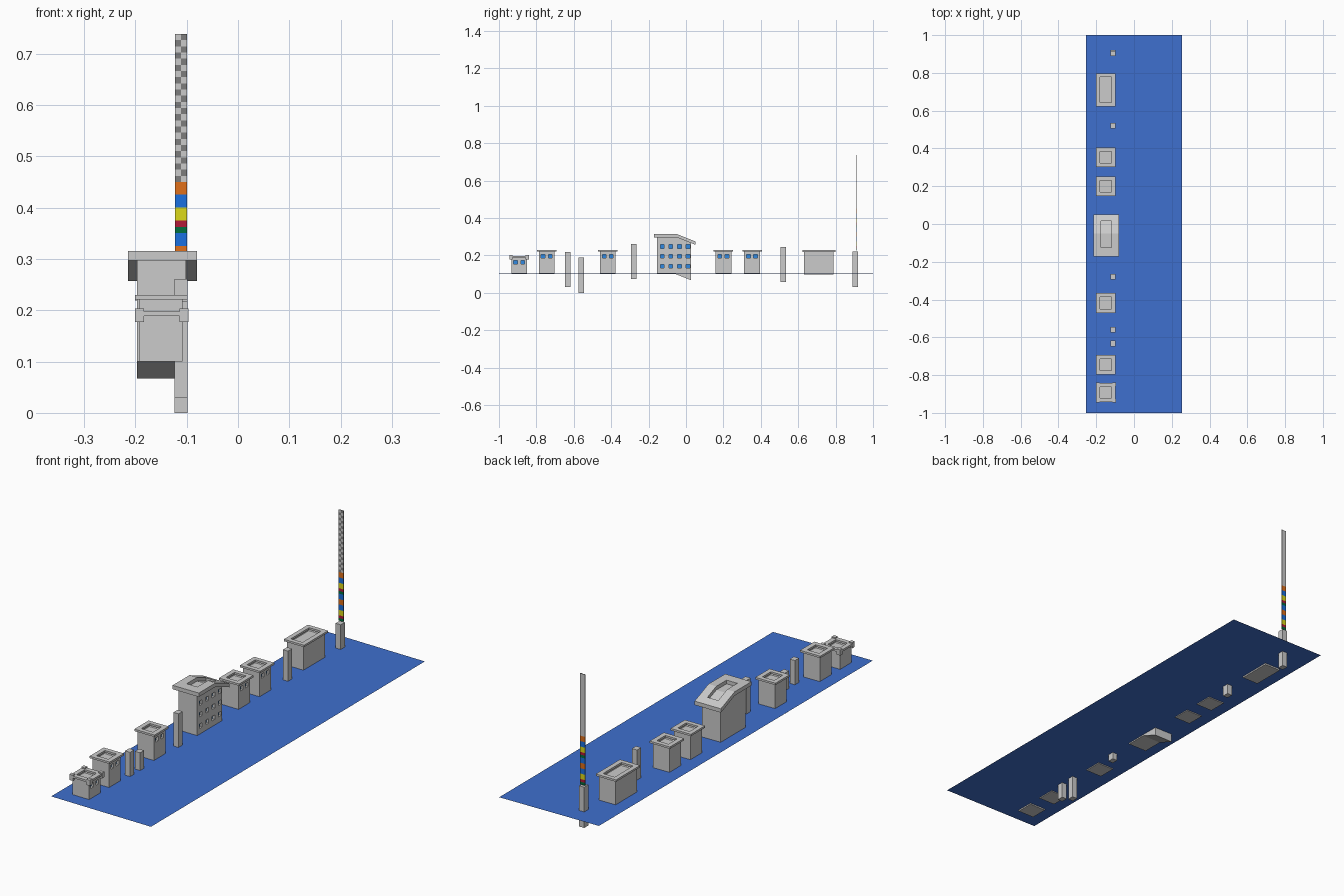
import bpy, bmesh

if "Cube" in bpy.data.objects:
    bpy.data.objects.remove(bpy.data.objects["Cube"])

MATS = {}
def material(name, rgb):
    m = bpy.data.materials.new(name)
    m.diffuse_color = (*rgb, 1)
    m.use_nodes = True
    m.node_tree.nodes["Principled BSDF"].inputs["Base Color"].default_value = m.diffuse_color
    MATS[name] = m

material("ground_blue", (0.05, 0.16, 0.62))
material("orange", (0.75, 0.16, 0.01))
material("blue", (0.01, 0.16, 0.75))
material("yellow", (0.72, 0.70, 0.01))
material("red", (0.45, 0.01, 0.04))
material("green", (0.0, 0.16, 0.05))
material("glass", (0.03, 0.25, 0.75))
material("dark_grey", (0.2, 0.2, 0.2))


def finish(bm, name, mat=None):
    bmesh.ops.recalc_face_normals(bm, faces=bm.faces[:])
    me = bpy.data.meshes.new(name)
    bm.to_mesh(me)
    bm.free()
    ob = bpy.data.objects.new(name, me)
    bpy.context.collection.objects.link(ob)
    if mat:
        me.materials.append(MATS[mat])
    return ob


def add_box(bm, x, y, z):
    vs = bmesh.ops.create_cube(bm, size=1)["verts"]
    for v in vs:
        v.co = [r[0] + (c + 0.5) * (r[1] - r[0]) for r, c in zip((x, y, z), v.co)]


def box(name, x, y, z, mat=None):
    bm = bmesh.new()
    add_box(bm, x, y, z)
    return finish(bm, name, mat)


def quads(name, faces, mat):
    bm = bmesh.new()
    for f in faces:
        bm.faces.new([bm.verts.new(p) for p in f])
    me = finish(bm, name, mat)
    return me


# open rectangular roof rim, following height function zf along y
def roof_rim(name, xs, ys, zf, thick, hole):
    bm = bmesh.new()
    layers = [[[bm.verts.new((x, y, zf(y) - d)) for y in ys] for x in xs] for d in (0, thick)]
    cells = {(i, j) for i in range(len(xs) - 1) for j in range(len(ys) - 1)} - set(hole)
    for i, j in cells:
        ring = [(i, j), (i + 1, j), (i + 1, j + 1), (i, j + 1)]
        for lay in layers:
            bm.faces.new([lay[a][b] for a, b in ring])
        for k, n in enumerate([(i, j - 1), (i + 1, j), (i, j + 1), (i - 1, j)]):
            if n not in cells:
                (a, b), (c, d) = ring[k], ring[(k + 1) % 4]
                bm.faces.new([layers[0][a][b], layers[0][c][d], layers[1][c][d], layers[1][a][b]])
    return finish(bm, name)


# cut recessed windows in the +x wall and put glass at the back
def windows(body, x, spots, size=0.02, depth=0.012):
    h = size / 2
    bm = bmesh.new()
    for y, z in spots:
        add_box(bm, (x - depth, x + 0.02), (y - h, y + h), (z - h, z + h))
    cutter = finish(bm, "window_cutter")
    cutter.hide_render = True
    mod = body.modifiers.new("windows", "BOOLEAN")
    mod.operation, mod.object, mod.solver = "DIFFERENCE", cutter, "EXACT"
    bpy.context.view_layer.objects.active = body
    bpy.ops.object.modifier_apply(modifier=mod.name)
    bpy.data.objects.remove(cutter)
    g = x - depth + 0.001
    quads(body.name + "_glass", [[(g, y - h, z - h), (g, y + h, z - h), (g, y + h, z + h), (g, y - h, z + h)]
                                 for y, z in spots], "glass")


def house(name, yc, half, base, top, win_z=None, rim=0.009):
    bm = bmesh.new()
    add_box(bm, (-0.192, -0.108), (yc - half + 0.01, yc + half - 0.01), (base, top - rim))
    # sunken flat roof
    face = max(bm.faces, key=lambda f: f.calc_center_median().z)
    bmesh.ops.inset_region(bm, faces=[face], thickness=0.01)
    for v in face.verts:
        v.co.z -= 0.008
    body = finish(bm, name)
    if win_z:
        windows(body, -0.108, [(yc + s * 0.019, win_z) for s in (-1, 1)])
    roof_rim(name + "_roof", [-0.201, -0.18, -0.12, -0.098],
             [yc - half, yc - half + 0.021, yc + half - 0.021, yc + half],
             lambda y: top, rim, [(1, 1)])


# ground sheet, very slightly tilted
quads("ground", [[(-0.255, -1, 0.107), (0.255, -1, 0.103), (0.255, 1, 0.103), (-0.255, 1, 0.107)]], "ground_blue")

# row of small houses
house("low_house", -0.892, 0.051, 0.1, 0.198, 0.163)
for k, yc in enumerate((-0.745, -0.418, 0.2, 0.353)):
    house(f"house_{k + 1}", yc, 0.052, 0.102, 0.23, 0.195)
house("long_house", 0.71, 0.088, 0.099, 0.228)

# corner blocks on the low house roof
for i, x in enumerate((-0.192, -0.105)):
    for j, y in enumerate((-0.936, -0.848)):
        box(f"corner_block_{i}{j}", (x - 0.009, x + 0.009), (y - 0.009, y + 0.009), (0.177, 0.203))

# large central building with sloping end and underside
profile = [(-0.154, 0.1), (-0.055, 0.1), (0.028, 0.067), (0.028, 0.268), (-0.05, 0.298), (-0.154, 0.298)]
bm = bmesh.new()
f = bm.faces.new([bm.verts.new((-0.197, y, z)) for y, z in profile])
ext = bmesh.ops.extrude_face_region(bm, geom=[f])["geom"]
bmesh.ops.translate(bm, vec=(0.096, 0, 0), verts=[v for v in ext if isinstance(v, bmesh.types.BMVert)])
hall = finish(bm, "large_building")
windows(hall, -0.101, [(-0.127 + 0.046 * c, 0.142 + 0.053 * r) for c in range(4) for r in range(3)])
roof_rim("large_building_roof", [-0.214, -0.175, -0.12, -0.08], [-0.172, -0.125, -0.05, 0.015, 0.051],
         lambda y: 0.315 - max(0, y + 0.05) * 0.4, 0.018, [(1, 1), (1, 2)])

# slim posts
for k, (y, z) in enumerate(((-0.633, 0.03), (-0.56, 0.0), (-0.28, 0.073), (0.52, 0.057), (0.905, 0.032))):
    box(f"post_{k + 1}", (-0.124, -0.098), (y - 0.015, y + 0.015), (z, z + 0.188))

# tall thin mast panel: coloured stripes, then checkered top
MX, MY = (-0.123, -0.099), (0.911, 0.914)
z = 0.45
stripes = [("orange", 2), ("blue", 2), ("yellow", 2), ("red", 1), ("green", 1), ("blue", 2)]
for k, (col, n) in enumerate(stripes + stripes[:5]):
    box(f"mast_stripe_{k + 1}", MX, MY, (z - n * 0.0125, z), col)
    z -= n * 0.0125
box("mast_top", MX, MY, (0.45, 0.738))
tiles = []
for r in range(24):
    x, z = MX[0] + 0.012 * (r % 2), 0.45 + 0.012 * r
    tiles.append([(x, 0.9105, z), (x + 0.012, 0.9105, z), (x + 0.012, 0.9105, z + 0.012), (x, 0.9105, z + 0.012)])
quads("mast_checks", tiles, "dark_grey")
